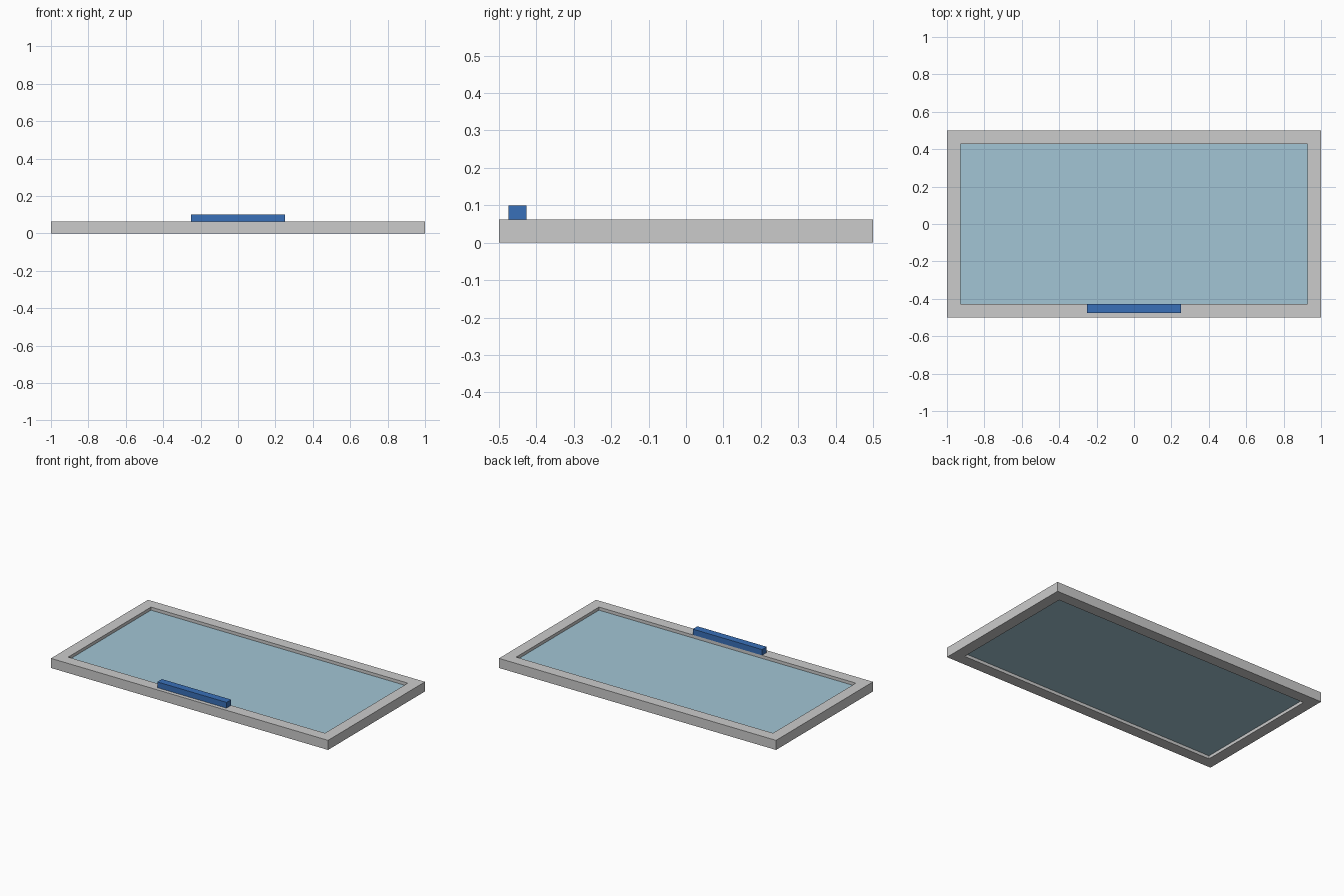
import bpy, bmesh

if "Cube" in bpy.data.objects:
    bpy.data.objects.remove(bpy.data.objects["Cube"])


def paint(obj, name, rgb):
    mat = bpy.data.materials.new(name)
    mat.diffuse_color = (*rgb, 1)
    mat.use_nodes = True
    mat.node_tree.nodes["Principled BSDF"].inputs["Base Color"].default_value = mat.diffuse_color
    obj.data.materials.append(mat)


def box(name, lo, hi):
    bpy.ops.mesh.primitive_cube_add(
        size=1, location=[(a + b) / 2 for a, b in zip(lo, hi)])
    obj = bpy.context.object
    obj.name = name
    obj.scale = [b - a for a, b in zip(lo, hi)]
    bpy.ops.object.transform_apply(location=False, rotation=False, scale=True)
    return obj


BORDER, HEIGHT = 0.073, 0.0625
IX, IY = 1 - BORDER, 0.5 - BORDER

# Frame: rectangular ring, extruded upward
bm = bmesh.new()
signs = [(-1, -1), (1, -1), (1, 1), (-1, 1)]
outer = [bm.verts.new((sx, sy * 0.5, 0)) for sx, sy in signs]
inner = [bm.verts.new((sx * IX, sy * IY, 0)) for sx, sy in signs]
for i in range(4):
    j = (i + 1) % 4
    bm.faces.new((outer[i], outer[j], inner[j], inner[i]))
ext = bmesh.ops.extrude_face_region(bm, geom=bm.faces[:], use_keep_orig=True)
top = [g for g in ext["geom"] if isinstance(g, bmesh.types.BMVert)]
bmesh.ops.translate(bm, verts=top, vec=(0, 0, HEIGHT))
bmesh.ops.recalc_face_normals(bm, faces=bm.faces[:])
mesh = bpy.data.meshes.new("window_frame")
bm.to_mesh(mesh)
bm.free()
bpy.context.collection.objects.link(bpy.data.objects.new("window_frame", mesh))

# Glass pane, recessed on both sides
glass = box("glass_pane", (-IX, -IY, 0.02), (IX, IY, 0.0425))
paint(glass, "glass", (0.36, 0.56, 0.66))

# Handle bar on the front rail
handle = box("handle", (-0.25, -0.475, HEIGHT), (0.25, -IY, 0.1))
paint(handle, "handle_blue", (0.04, 0.16, 0.48))
